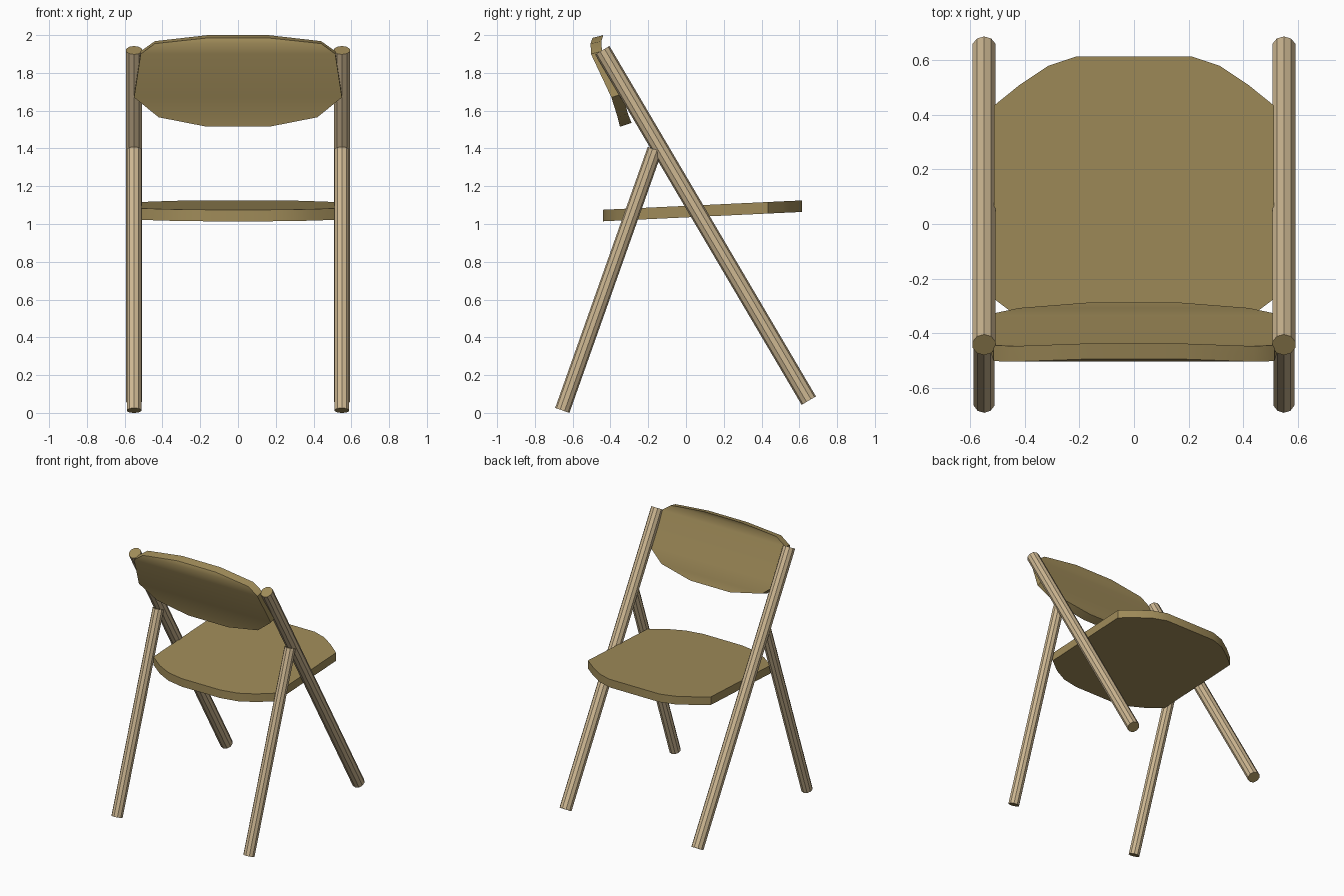
import bpy, bmesh, math
from mathutils import Vector

if "Cube" in bpy.data.objects:
    bpy.data.objects.remove(bpy.data.objects["Cube"])


def material(name, rgb):
    m = bpy.data.materials.new(name)
    m.diffuse_color = (*rgb, 1)
    m.use_nodes = True
    m.node_tree.nodes["Principled BSDF"].inputs["Base Color"].default_value = m.diffuse_color
    return m


PANEL = material("panel_wood", (0.35, 0.26, 0.10))
FRAME = material("frame_wood", (0.62, 0.48, 0.29))


def finish(name, bm, mats, smooth=False):
    bmesh.ops.recalc_face_normals(bm, faces=bm.faces[:])
    me = bpy.data.meshes.new(name)
    bm.to_mesh(me)
    bm.free()
    for m in mats:
        me.materials.append(m)
    ob = bpy.data.objects.new(name, me)
    bpy.context.collection.objects.link(ob)
    if smooth:
        bpy.ops.object.select_all(action='DESELECT')
        ob.select_set(True)
        bpy.context.view_layer.objects.active = ob
        bpy.ops.object.shade_smooth_by_angle(angle=math.radians(30))
    return ob


def pole(name, a, b, r, sides=10):
    a, b = Vector(a), Vector(b)
    bm = bmesh.new()
    bmesh.ops.create_cone(bm, cap_ends=True, segments=sides, radius1=r,
                          radius2=r, depth=(b - a).length)
    for f in bm.faces:
        f.material_index = 1 if len(f.verts) > 4 else 0
    ob = finish(name, bm, [FRAME, PANEL])
    ob.location = (a + b) / 2
    ob.rotation_euler = (-math.atan2(b.y - a.y, b.z - a.z), 0, 0)


# Crossing legs on each side
for side, s in (("left", -1), ("right", 1)):
    x = 0.55 * s
    pole("back_leg_" + side, (x, 0.65, 0.065), (x, -0.443, 1.92), 0.044)
    pole("front_leg_" + side, (x, -0.655, 0.013), (x, -0.165, 1.395), 0.040)

# Seat: mirrored outline, slightly tilted slab
half = [(0.16, -0.44), (0.29, -0.415), (0.40, -0.36), (0.513, -0.275),
        (0.513, 0.435), (0.42, 0.51), (0.315, 0.58), (0.21, 0.615)]
outline = half + [(-x, y) for x, y in reversed(half)]
bm = bmesh.new()
face = bm.faces.new([bm.verts.new((x, y, 1.035 + 0.047 * y)) for x, y in outline])
ext = bmesh.ops.extrude_face_region(bm, geom=[face])
bmesh.ops.translate(bm, vec=(0, 0, 0.061),
                    verts=[v for v in ext["geom"] if isinstance(v, bmesh.types.BMVert)])
finish("seat", bm, [PANEL], True)

# Backrest: bent panel, rows of half width, outer y z, inner y z
rows = [(0.165, -0.350, 1.515, -0.288, 1.535),
        (0.42, -0.362, 1.565, -0.308, 1.585),
        (0.55, -0.395, 1.67, -0.335, 1.69),
        (0.515, -0.503, 1.90, -0.445, 1.915),
        (0.44, -0.505, 1.955, -0.448, 1.968),
        (0.16, -0.495, 1.985, -0.438, 2.0)]
bm = bmesh.new()
rings = [[bm.verts.new(p) for p in ((-w, yo, zo), (w, yo, zo), (w, yi, zi), (-w, yi, zi))]
         for w, yo, zo, yi, zi in rows]
for r0, r1 in zip(rings, rings[1:]):
    for i in range(4):
        j = (i + 1) % 4
        bm.faces.new((r0[i], r0[j], r1[j], r1[i]))
bm.faces.new(rings[0])
bm.faces.new(rings[-1])
finish("backrest", bm, [PANEL], True)
